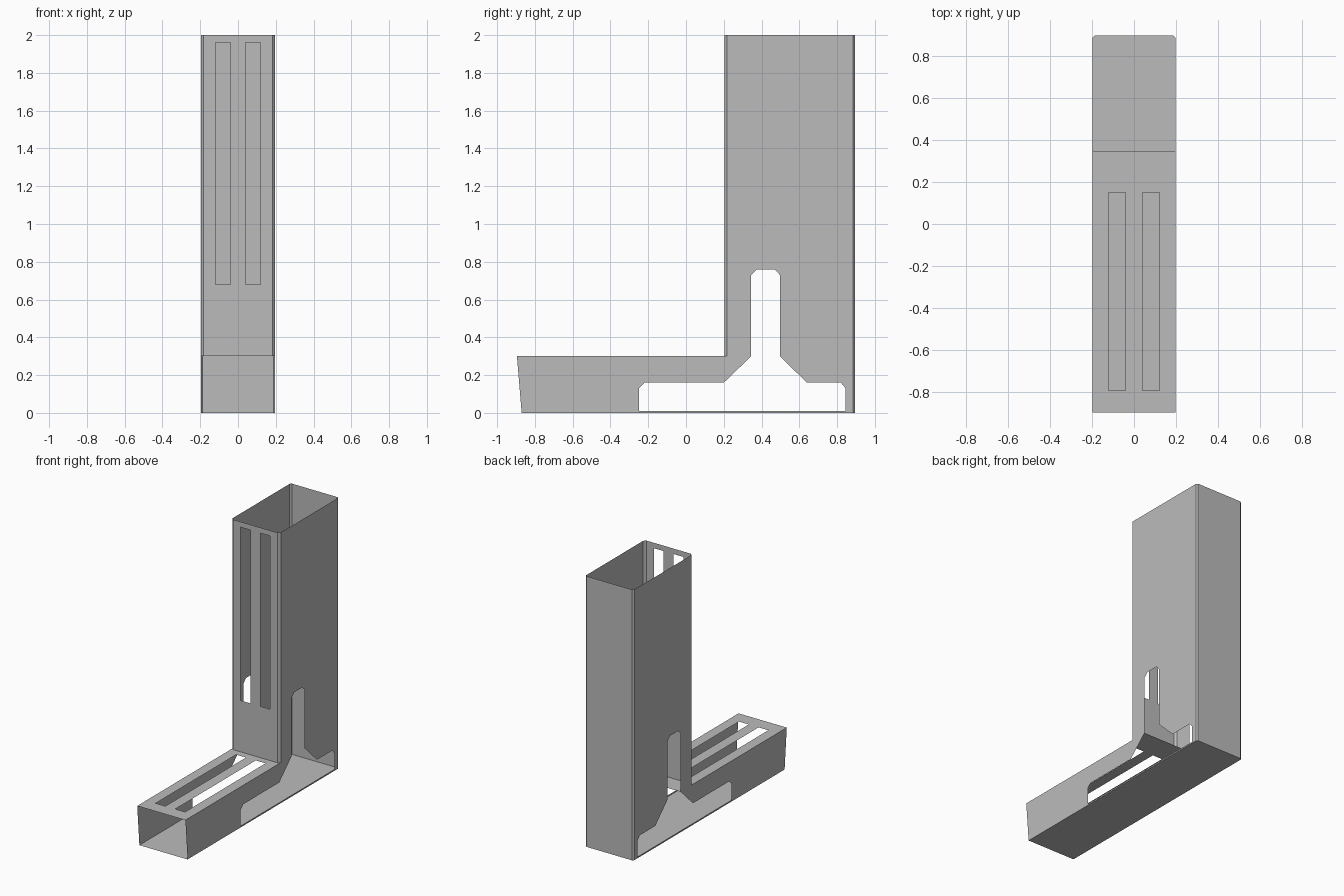
import bpy, bmesh
from mathutils import Vector

cube = bpy.data.objects.get("Cube")
if cube:
    bpy.data.objects.remove(cube, do_unlink=True)

grey = bpy.data.materials.new("light_grey")
grey.use_nodes = True
grey.diffuse_color = (0.5, 0.5, 0.5, 1)
bsdf = next(n for n in grey.node_tree.nodes if n.type == 'BSDF_PRINCIPLED')
bsdf.inputs["Base Color"].default_value = grey.diffuse_color

W = 0.197                      # half width
FRONT, BACK = -0.895, 0.895    # depth limits
WALL, TOP, DECK = 0.203, 2.0, 0.3
UPRIGHT_MID, ARM_MID = Vector((0, 0.55, 1)), Vector((0, 0, 0.15))


def sheet(name, polygons, middle):
    """Thin sheet made of polygons, all facing away from a middle point."""
    bm = bmesh.new()
    for pts in polygons:
        face = bm.faces.new([bm.verts.new(p) for p in pts])
        face.normal_update()
        if face.normal.dot(face.calc_center_median() - middle) < 0:
            face.normal_flip()
    bmesh.ops.remove_doubles(bm, verts=bm.verts[:], dist=1e-5)
    mesh = bpy.data.meshes.new(name)
    bm.to_mesh(mesh)
    bm.free()
    mesh.materials.append(grey)
    obj = bpy.data.objects.new(name, mesh)
    bpy.context.collection.objects.link(obj)
    return obj


def slotted(half, levels, place):
    """Grid of quads with two long slots left open in the middle row."""
    xs = [-half, -0.12, -0.04, 0.04, 0.12, half]
    quads = []
    for i, (a, b) in enumerate(zip(xs, xs[1:])):
        for j, (c, d) in enumerate(zip(levels, levels[1:])):
            if not (j == 1 and i in (1, 3)):
                quads.append([place(*p) for p in ((a, c), (b, c), (b, d), (a, d))])
    return quads


def wall(path, low, high):
    """Upright quads along a plan path."""
    return [[(*a, low), (*b, low), (*b, high), (*a, high)]
            for a, b in zip(path, path[1:])]


# Side panels: L outline with the stepped, chamfered opening
outline = [(-0.87, 0), (-0.25, 0), (-0.25, 0.13), (-0.22, 0.16), (0.2, 0.16),
           (0.345, DECK), (0.345, 0.73), (0.375, 0.76), (0.47, 0.76),
           (0.497, 0.73), (0.497, DECK), (0.64, 0.16), (0.82, 0.16),
           (0.845, 0.13), (0.845, 0), (BACK - 0.01, 0), (BACK - 0.01, TOP),
           (WALL + 0.015, TOP), (WALL + 0.015, DECK), (FRONT, DECK)]
lip = [(-0.25, 0), (0.845, 0), (0.845, 0.01), (-0.25, 0.01)]
for side, x in (("left", W), ("right", -W)):
    sheet(side + "_side_panel", [[(x, y, z) for y, z in outline]], ARM_MID)
    sheet(side + "_floor_lip", [[(x, y, z) for y, z in lip]], ARM_MID)

# Slotted front wall of the upright, with chamfered corners
front = slotted(W - 0.015, [DECK, 0.68, 1.96, TOP], lambda x, z: (x, WALL, z))
for s in (-1, 1):
    front += wall([(s * (W - 0.015), WALL), (s * W, WALL + 0.015)], DECK, TOP)
sheet("upright_front_wall", front, UPRIGHT_MID)

# Back wall with narrow chamfers
back_path = [(W, BACK - 0.01), (W - 0.01, BACK), (0.01 - W, BACK), (-W, BACK - 0.01)]
sheet("upright_back_wall", wall(back_path, 0, TOP), UPRIGHT_MID)

# Slotted top of the arm, running on inside the upright
sheet("arm_top", slotted(W, [FRONT, -0.79, 0.15, 0.345],
                         lambda x, y: (x, y, DECK)), ARM_MID)

# Floor under both parts
sheet("floor", [[(x, y, 0) for x, y in [(-W, -0.87), (W, -0.87)] + back_path]], ARM_MID)
